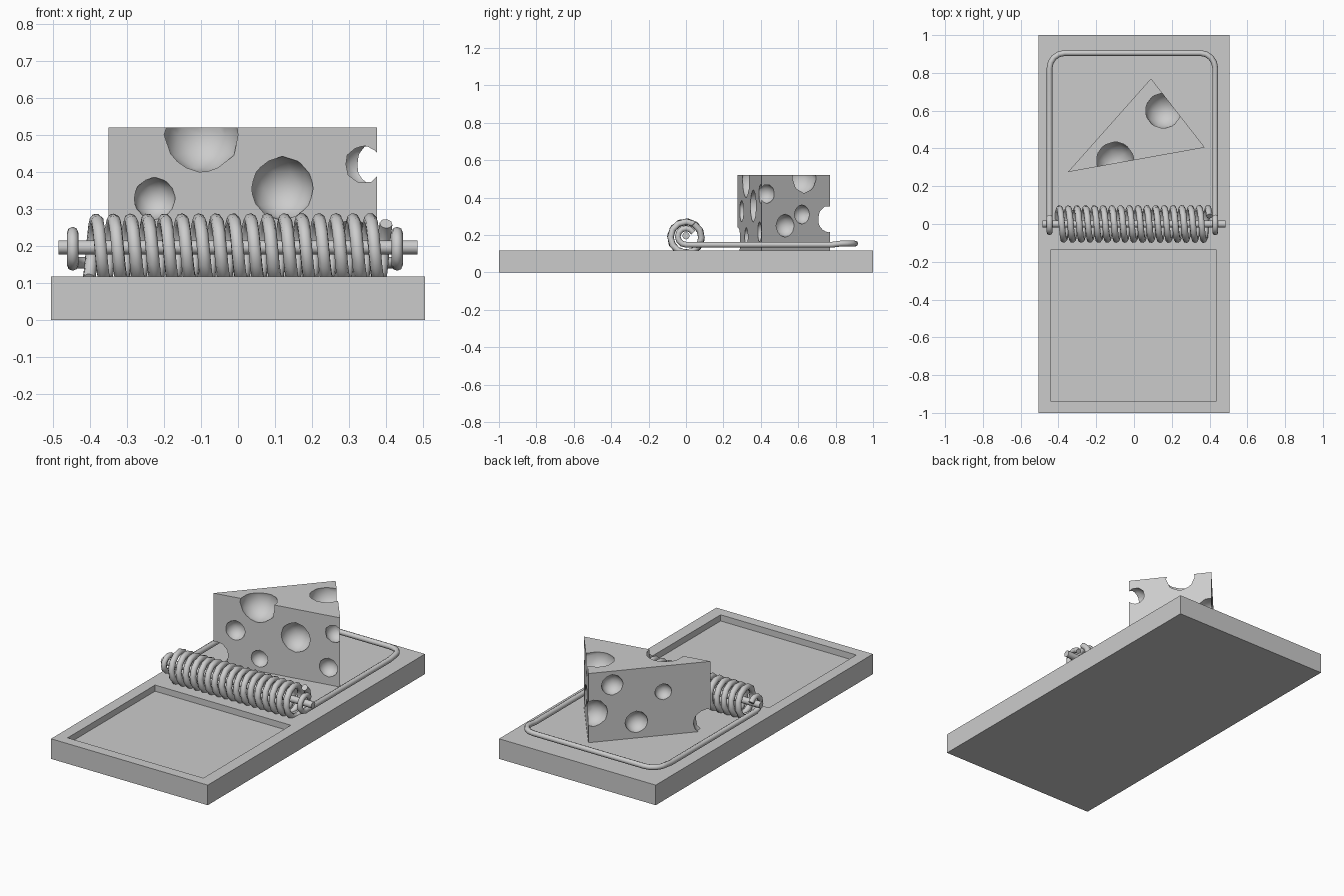
import bpy, bmesh
from math import sin, cos, radians
from mathutils import Matrix, Vector

if "Cube" in bpy.data.objects:
    bpy.data.objects.remove(bpy.data.objects["Cube"])


def make_object(name, bm):
    bmesh.ops.recalc_face_normals(bm, faces=bm.faces)
    mesh = bpy.data.meshes.new(name)
    bm.to_mesh(mesh)
    bm.free()
    ob = bpy.data.objects.new(name, mesh)
    bpy.context.collection.objects.link(ob)
    return ob


def box(name, lo, hi):
    lo, hi = Vector(lo), Vector(hi)
    bm = bmesh.new()
    bmesh.ops.create_cube(bm, size=1, matrix=Matrix.Translation((lo + hi) / 2) @ Matrix.Diagonal((*(hi - lo), 1)))
    return make_object(name, bm)


def bake(ob):
    """Replace an object by its evaluated mesh."""
    dg = bpy.context.evaluated_depsgraph_get()
    mesh = bpy.data.meshes.new_from_object(ob.evaluated_get(dg))
    name = ob.name
    bpy.data.objects.remove(ob)
    new = bpy.data.objects.new(name, mesh)
    bpy.context.collection.objects.link(new)
    mesh.name = name
    return new


def cut(ob, cutters):
    for c in cutters:
        c.hide_render = True
        m = ob.modifiers.new("cut", 'BOOLEAN')
        m.operation, m.solver, m.object = 'DIFFERENCE', 'EXACT', c
    new = bake(ob)
    for c in cutters:
        bpy.data.objects.remove(c)
    return new


def smooth(ob, angle=35):
    bpy.ops.object.select_all(action='DESELECT')
    ob.select_set(True)
    bpy.context.view_layer.objects.active = ob
    bpy.ops.object.shade_smooth_by_angle(angle=radians(angle))


def wire(name, pts, radius):
    cu = bpy.data.curves.new(name, 'CURVE')
    cu.dimensions = '3D'
    cu.bevel_depth, cu.bevel_resolution, cu.use_fill_caps = radius, 2, True
    sp = cu.splines.new('POLY')
    sp.points.add(len(pts) - 1)
    for p, co in zip(sp.points, pts):
        p.co = (*co, 1)
    ob = bpy.data.objects.new(name, cu)
    bpy.context.collection.objects.link(ob)
    ob = bake(ob)
    smooth(ob, 50)
    return ob


# Wooden board with a shallow recess
TOP = 0.117
board = box("board", (-0.505, -1, 0), (0.505, 1, TOP))
board = cut(board, [box("recess", (-0.44, -0.94, TOP - 0.036), (0.435, -0.135, 0.3))])

# Axle rod
bm = bmesh.new()
bmesh.ops.create_cone(bm, cap_ends=True, segments=12, radius1=0.019, radius2=0.019, depth=0.97,
                      matrix=Matrix.Translation((0, 0, 0.196)) @ Matrix.Rotation(radians(90), 4, 'Y'))
smooth(make_object("axle", bm))

# Coil spring
t0, t1, step = -70, 17 * 360 + 60, 30
n = (t1 - t0) // step
coil = []
for i in range(n + 1):
    t = radians(t0 + (t1 - t0) * i / n)
    coil.append((-0.403 + 0.803 * i / n, 0.083 * cos(t), 0.188 + 0.083 * sin(t)))
wire("spring", coil, 0.0175)

# Snap bar: loop round the axle, arm, rounded corner; then the other side
XM, XH, R = -0.0085, 0.4385, 0.08


def half_bar(s):
    x = XM + s * XH
    pts = [(x, 0.044 * cos(radians(a)), 0.192 + 0.044 * sin(radians(a))) for a in range(30, 271, 30)]
    pts += [(x, 0.78, 0.148)]
    for a in (0, 22.5, 45, 67.5, 90):
        a = radians(a)
        pts.append((x - s * R * (1 - cos(a)), 0.825 + R * sin(a), 0.154))
    return pts


wire("snap_bar", half_bar(-1) + half_bar(1)[::-1], 0.0155)

# Cheese wedge
bm = bmesh.new()
face = bm.faces.new([bm.verts.new((x, y, TOP)) for x, y in ((-0.35, 0.275), (0.375, 0.405), (0.09, 0.77))])
ext = bmesh.ops.extrude_face_region(bm, geom=[face], use_keep_orig=True)
bmesh.ops.translate(bm, vec=(0, 0, 0.52 - TOP),
                    verts=[v for v in ext["geom"] if isinstance(v, bmesh.types.BMVert)])
cheese = make_object("cheese", bm)

# Holes: x, y, z, radius
holes = [(-0.1, 0.335, 0.5, 0.105), (-0.225, 0.295, 0.328, 0.058), (0.12, 0.36, 0.355, 0.087),
         (0.336, 0.42, 0.42, 0.056), (-0.087, 0.322, 0.19, 0.05), (0.308, 0.393, 0.217, 0.055),
         (-0.338, 0.29, 0.17, 0.075), (0.004, 0.673, 0.44, 0.06), (-0.18, 0.466, 0.37, 0.047),
         (-0.083, 0.575, 0.21, 0.063), (0.075, 0.745, 0.285, 0.078), (0.277, 0.53, 0.25, 0.062),
         (0.207, 0.62, 0.31, 0.052), (0.155, 0.6, 0.505, 0.098)]
cutters = []
for x, y, z, r in holes:
    bm = bmesh.new()
    bmesh.ops.create_icosphere(bm, subdivisions=2, radius=r, matrix=Matrix.Translation((x, y, z)))
    for f in bm.faces:
        f.smooth = True
    cutters.append(make_object("hole", bm))
smooth(cut(cheese, cutters), 32)
